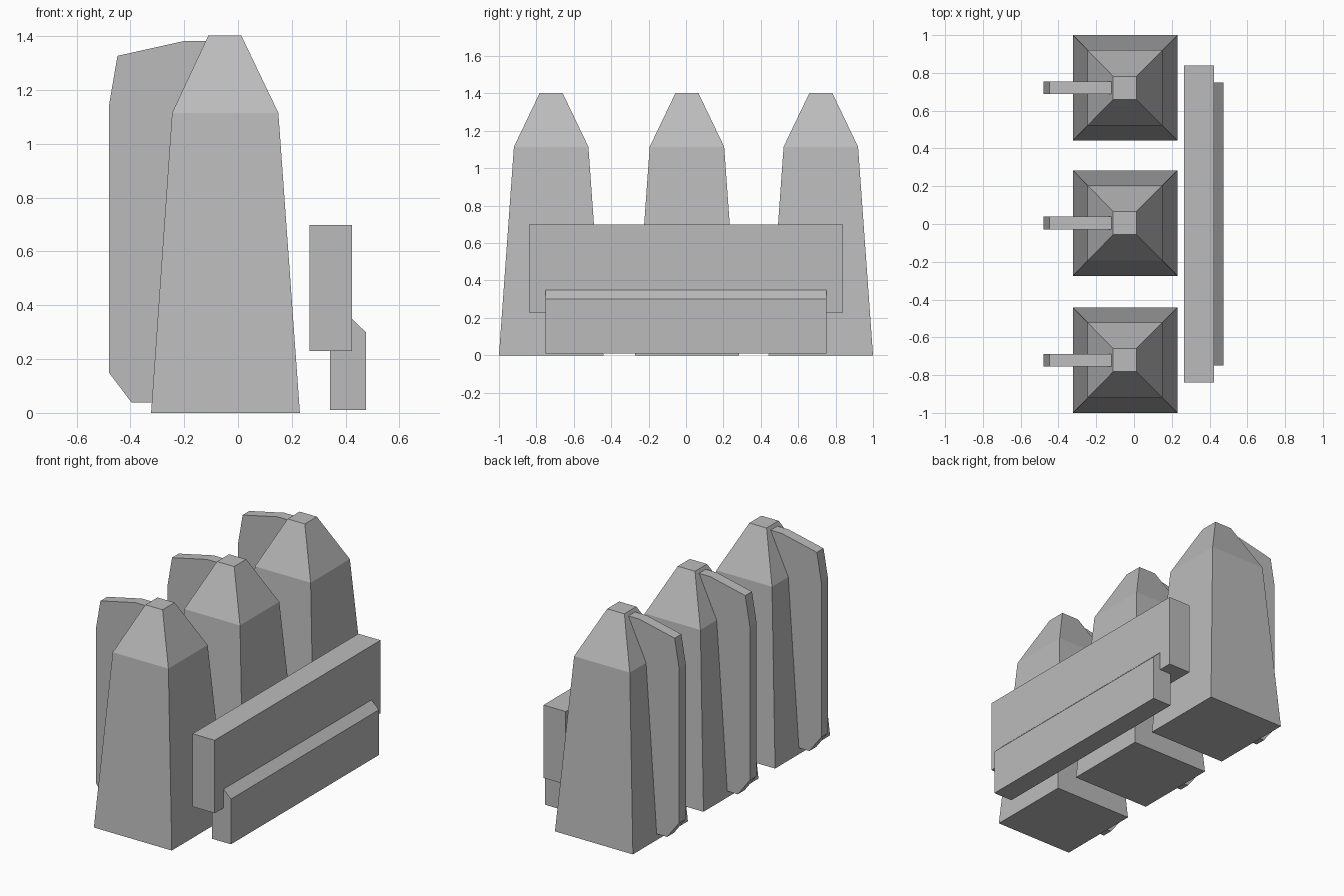
import bpy, bmesh

if "Cube" in bpy.data.objects:
    bpy.data.objects.remove(bpy.data.objects["Cube"])

grey = bpy.data.materials.new("stone_grey")
grey.diffuse_color = (0.5, 0.5, 0.5, 1)
grey.use_nodes = True
grey.node_tree.nodes["Principled BSDF"].inputs["Base Color"].default_value = grey.diffuse_color


def finish(name, bm):
    bmesh.ops.recalc_face_normals(bm, faces=bm.faces[:])
    mesh = bpy.data.meshes.new(name)
    bm.to_mesh(mesh)
    bm.free()
    mesh.materials.append(grey)
    bpy.context.collection.objects.link(bpy.data.objects.new(name, mesh))


def loft(name, y, rings):
    """Stack rectangular rings (x0, x1, half depth, z) into a closed solid."""
    bm = bmesh.new()
    loops = [[bm.verts.new(p) for p in ((x0, y - h, z), (x1, y - h, z),
                                        (x1, y + h, z), (x0, y + h, z))]
             for x0, x1, h, z in rings]
    for a, b in zip(loops, loops[1:]):
        for i in range(4):
            j = (i + 1) % 4
            bm.faces.new((a[i], a[j], b[j], b[i]))
    bm.faces.new(loops[0][::-1])
    bm.faces.new(loops[-1])
    finish(name, bm)


def extrude(name, y0, y1, profile):
    """Extrude an x-z outline along y."""
    bm = bmesh.new()
    face = bm.faces.new([bm.verts.new((x, y0, z)) for x, z in profile])
    new = bmesh.ops.extrude_face_region(bm, geom=[face])["geom"]
    bmesh.ops.translate(bm, vec=(0, y1 - y0, 0),
                        verts=[v for v in new if isinstance(v, bmesh.types.BMVert)])
    finish(name, bm)


# Three tapered pillars, each with a thin fin on its left side
PILLAR = [(-0.323, 0.23, 0.279, 0), (-0.245, 0.15, 0.199, 1.115),
          (-0.11, 0.012, 0.061, 1.403)]
FIN = [(-0.395, 0.038), (-0.12, 0.038), (-0.12, 1.382), (-0.2, 1.382),
       (-0.448, 1.327), (-0.48, 1.14), (-0.48, 0.15)]
for label, y in (("front", -0.721), ("middle", 0.005), ("back", 0.721)):
    loft(label + "_pillar", y, PILLAR)
    extrude(label + "_fin", y - 0.034, y + 0.034, FIN)

# Long rail and the bevelled kerb below it
extrude("rail", -0.84, 0.84,
        [(0.266, 0.23), (0.423, 0.23), (0.423, 0.698), (0.266, 0.698)])
extrude("kerb", -0.75, 0.75,
        [(0.341, 0.01), (0.475, 0.01), (0.475, 0.3), (0.423, 0.35), (0.341, 0.35)])
